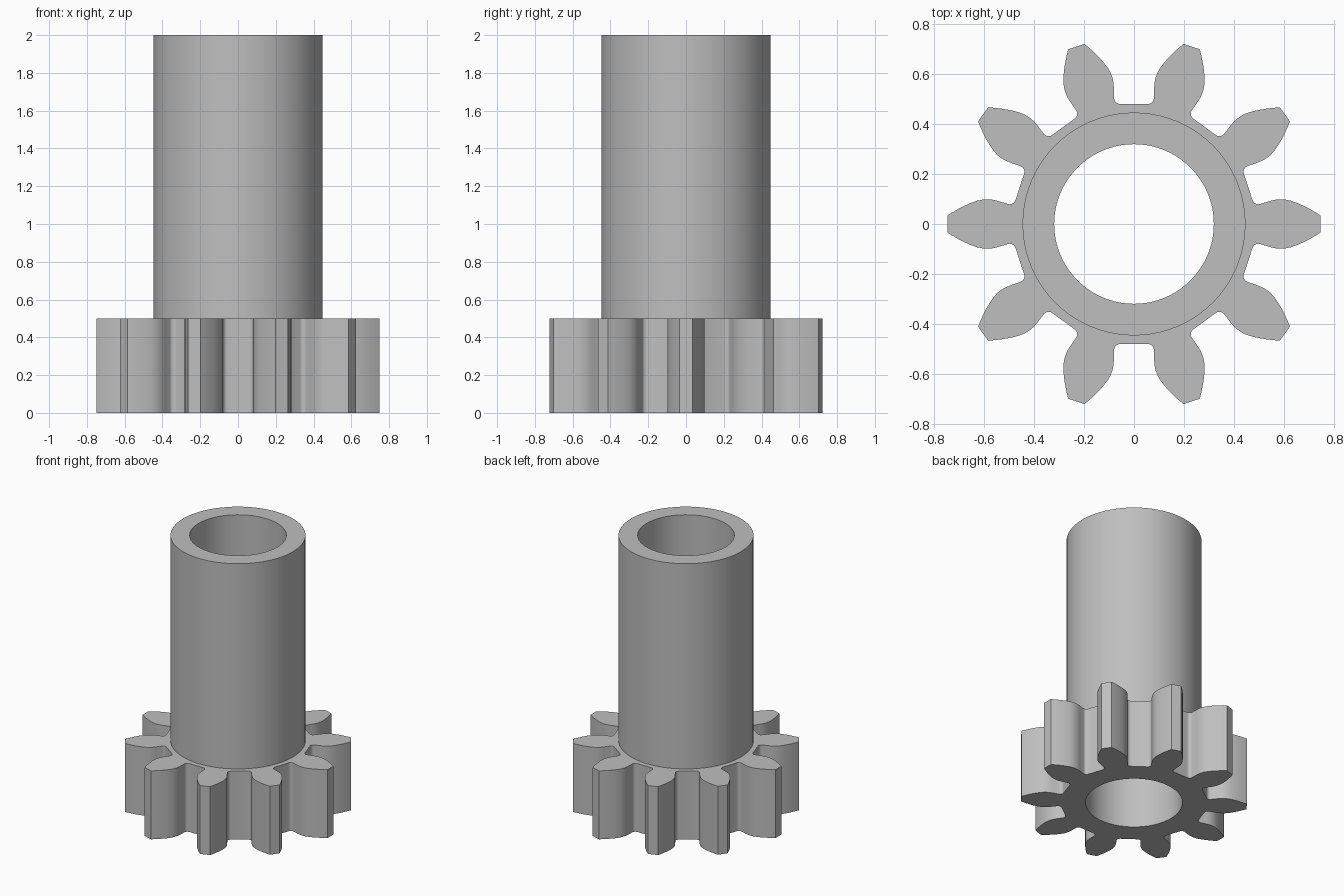
import bpy, bmesh
from math import sin, cos, pi, radians

TEETH, SEGMENTS = 10, 80
BORE, SLEEVE_R = 0.32, 0.447
GEAR_H, TOTAL_H = 0.5, 2.0

if "Cube" in bpy.data.objects:
    bpy.data.objects.remove(bpy.data.objects["Cube"], do_unlink=True)

grey = bpy.data.materials.new("plain grey")
grey.use_nodes = True
colour = (0.52, 0.52, 0.52, 1)
grey.diffuse_color = colour
grey.node_tree.nodes["Principled BSDF"].inputs["Base Color"].default_value = colour


def circle(r):
    return [(r * cos(2 * pi * i / SEGMENTS), r * sin(2 * pi * i / SEGMENTS))
            for i in range(SEGMENTS)]


def gear_outline():
    # Half a tooth pointing along +x: curved flank, then rounded root
    half = [(0.748, 0.034), (0.728, 0.047), (0.705, 0.060), (0.680, 0.073),
            (0.655, 0.084), (0.630, 0.093), (0.607, 0.098), (0.585, 0.099),
            (0.565, 0.097), (0.545, 0.092)]
    for i in range(7):
        a = radians(284 - 86 * i / 6)
        half.append((0.498 + 0.024 * cos(a), 0.103 + 0.024 * sin(a)))
    tooth = [(x, -y) for x, y in reversed(half)] + half
    points = []
    for t in range(TEETH):
        c, s = cos(2 * pi * t / TEETH), sin(2 * pi * t / TEETH)
        points += [(x * c - y * s, x * s + y * c) for x, y in tooth]
    return points


def add_loop(bm, points, z):
    verts = [bm.verts.new((x, y, z)) for x, y in points]
    for i, v in enumerate(verts):
        bm.edges.new((verts[i - 1], v))
    return verts


def wall(bm, a, b):
    for i in range(len(a)):
        bm.faces.new((a[i - 1], a[i], b[i], b[i - 1]))


def flat_fill(bm, outer, inner):
    edges = [bm.edges.get((loop[i - 1], loop[i]))
             for loop in (outer, inner) for i in range(len(loop))]
    bmesh.ops.triangle_fill(bm, edges=edges, use_beauty=True)


def finish(bm, name):
    bmesh.ops.recalc_face_normals(bm, faces=bm.faces[:])
    mesh = bpy.data.meshes.new(name)
    bm.to_mesh(mesh)
    bm.free()
    mesh.materials.append(grey)
    obj = bpy.data.objects.new(name, mesh)
    bpy.context.collection.objects.link(obj)
    bpy.ops.object.select_all(action='DESELECT')
    obj.select_set(True)
    bpy.context.view_layer.objects.active = obj
    bpy.ops.object.shade_smooth_by_angle(angle=radians(35))


# Toothed gear, open where the sleeve meets it
bm = bmesh.new()
outline = gear_outline()
low, high = add_loop(bm, outline, 0), add_loop(bm, outline, GEAR_H)
wall(bm, low, high)
flat_fill(bm, low, add_loop(bm, circle(BORE), 0))
flat_fill(bm, high, add_loop(bm, circle(SLEEVE_R), GEAR_H))
finish(bm, "gear")

# Hollow sleeve: outer wall, rim, and bore running down through the gear
bm = bmesh.new()
rings = [add_loop(bm, circle(r), z) for r, z in
         ((SLEEVE_R, GEAR_H), (SLEEVE_R, TOTAL_H), (BORE, TOTAL_H), (BORE, 0))]
for a, b in zip(rings, rings[1:]):
    wall(bm, a, b)
finish(bm, "sleeve")
